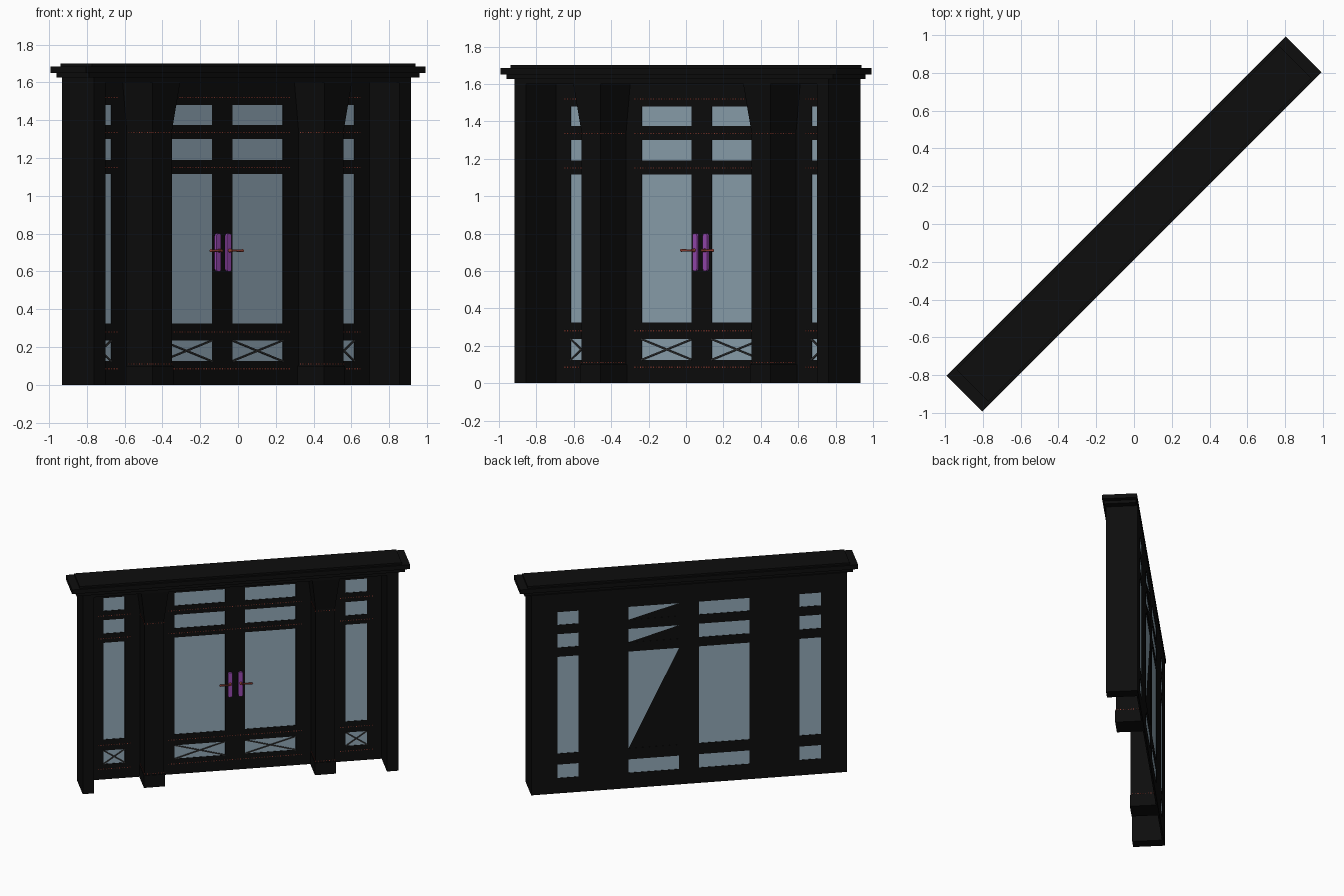
import bpy, bmesh, math
from mathutils import Matrix, Vector

if "Cube" in bpy.data.objects:
    bpy.data.objects.remove(bpy.data.objects["Cube"], do_unlink=True)

TURN = Matrix.Rotation(math.radians(45), 4, 'Z')  # the whole facade stands diagonally


def material(name, rgb):
    m = bpy.data.materials.new(name)
    m.use_nodes = True
    m.diffuse_color = (*rgb, 1)
    node = next(n for n in m.node_tree.nodes if n.type == 'BSDF_PRINCIPLED')
    node.inputs["Base Color"].default_value = (*rgb, 1)
    return m


BLACK = material("black_wood", (0.004, 0.004, 0.004))
GREY = material("dark_iron", (0.03, 0.03, 0.03))
GLASS = material("blue_grey_glass", (0.29, 0.40, 0.48))
PURPLE = material("purple_plate", (0.33, 0.07, 0.46))
RED = material("red_metal", (0.34, 0.06, 0.04))


def finish(name, bm, mat):
    bmesh.ops.recalc_face_normals(bm, faces=bm.faces[:])
    mesh = bpy.data.meshes.new(name)
    bm.to_mesh(mesh)
    bm.free()
    mesh.materials.append(mat)
    obj = bpy.data.objects.new(name, mesh)
    obj.matrix_world = TURN
    bpy.context.collection.objects.link(obj)
    return obj


def add_box(bm, u, v, z, flare=0):
    """Box from three ranges; flare widens the top on the sides and front."""
    verts = []
    for k in (0, 1):
        f = flare * k
        for a, b in ((u[0] - f, v[0] - f), (u[1] + f, v[0] - f),
                     (u[1] + f, v[1]), (u[0] - f, v[1])):
            verts.append(bm.verts.new((a, b, z[k])))
    bm.faces.new(verts[:4])
    bm.faces.new(verts[4:])
    for i in range(4):
        j = (i + 1) % 4
        bm.faces.new((verts[i], verts[j], verts[4 + j], verts[4 + i]))


def box(name, u, v, z, mat=BLACK, flare=0):
    bm = bmesh.new()
    add_box(bm, u, v, z, flare)
    return finish(name, bm, mat)


def mirrored(span, side):
    return tuple(sorted((span[0] * side, span[1] * side)))


# Layout of the panes and posts
SIDES = ((-1, "right"), (1, "left"))
DOOR, SIDELIGHT = (0.075, 0.455), (0.83, 0.99)
OUTER, INNER = (1.10, 1.186), (0.57, 0.715)
PANES = ((0.125, 0.235), (0.325, 1.115), (1.19, 1.30), (1.375, 1.48))
WALL = (0.118, 0.132)
FRONT = WALL[0]

# Wall frame: stiles and rails around the panes
bm = bmesh.new()
add_box(bm, (-DOOR[0], DOOR[0]), WALL, (0, 1.625))
for s, _ in SIDES:
    add_box(bm, mirrored((DOOR[1], SIDELIGHT[0]), s), WALL, (0, 1.625))
    add_box(bm, mirrored((SIDELIGHT[1], OUTER[1]), s), WALL, (0, 1.625))
    levels = [0] + [z for p in PANES for z in p] + [1.625]
    for lo, hi in zip(levels[::2], levels[1::2]):
        for span in (DOOR, SIDELIGHT):
            add_box(bm, mirrored(span, s), WALL, (lo, hi))
finish("wall_frame", bm, BLACK)

# Glass, with crossed bars in the lowest panes
for s, side in SIDES:
    for label, span in (("door", DOOR), ("sidelight", SIDELIGHT)):
        u = mirrored(span, s)
        bm = bmesh.new()
        for z in PANES:
            add_box(bm, u, (0.121, 0.129), z)
        finish(f"{side}_{label}_glass", bm, GLASS)
        bm = bmesh.new()
        z0, z1 = PANES[0]
        width, height = u[1] - u[0], z1 - z0
        for d in (-1, 1):
            length, angle = math.hypot(width, height), math.atan2(height, width) * d
            m = (Matrix.Translation((sum(u) / 2, 0.118, (z0 + z1) / 2))
                 @ Matrix.Rotation(-angle, 4, 'Y')
                 @ Matrix.Diagonal((length, 0.006, 0.009, 1)))
            bmesh.ops.create_cube(bm, size=1, matrix=m)
        finish(f"{side}_{label}_lattice", bm, GREY)

# Half-pane backing behind the upper panes of the left door
bm = bmesh.new()
for lo, hi in PANES[1:]:
    y = 0.1305
    bm.faces.new([bm.verts.new(p) for p in
                  ((DOOR[0], y, hi), (DOOR[0], y, lo), (DOOR[1], y, lo))])
finish("left_door_backing", bm, BLACK)

# Posts with plinths and flared capitals
for s, side in SIDES:
    box(f"{side}_outer_post", mirrored(OUTER, s), (-0.11, 0.132), (0, 1.625))
    u = mirrored(INNER, s)
    box(f"{side}_inner_post", u, (-0.075, 0.12), (0, 1.625))
    box(f"{side}_post_plinth", (u[0] - 0.006, u[1] + 0.006), (-0.081, 0.12), (0, 0.10))
    box(f"{side}_post_capital", u, (-0.077, 0.12), (1.35, 1.60), flare=0.03)

# Header and stepped cornice
box("header", (-1.186, 1.186), (-0.11, 0.132), (1.60, 1.63))
for name, hw, hd, z in (("cornice_lower", 1.235, 0.122, (1.625, 1.65)),
                        ("cornice_middle", 1.27, 0.133, (1.65, 1.685)),
                        ("cornice_top", 1.21, 0.118, (1.685, 1.70))):
    box(name, (-hw, hw), (-hd, hd), z)


# Rows of small studs on the rails and around the posts
def stud_row(bm, start, end, step=0.02):
    a, b = Vector(start), Vector(end)
    n = max(1, round((b - a).length / step))
    for i in range(n + 1):
        bmesh.ops.create_cube(bm, size=0.006, matrix=Matrix.Translation(a.lerp(b, i / n)))


bm = bmesh.new()
for z in (0.085, 0.28, 1.15, 1.335, 1.52):
    stud_row(bm, (-0.5, FRONT, z), (0.5, FRONT, z))
    for s, _ in SIDES:
        stud_row(bm, (0.79 * s, FRONT, z), (1.03 * s, FRONT, z))
for s, _ in SIDES:
    u0, u1 = mirrored(INNER, s)
    for z in (0.11, 1.335):
        stud_row(bm, (u0, -0.075, z), (u1, -0.075, z))
        for u in (u0, u1):
            stud_row(bm, (u, -0.06, z), (u, 0.10, z))
finish("studs", bm, RED)

# Door plates with rounded ends, and lever handles
for s, side in SIDES:
    bm = bmesh.new()
    add_box(bm, mirrored((0.022, 0.056), s), (0.104, FRONT), (0.60, 0.80))
    edges = [e for e in bm.edges
             if abs(e.verts[0].co.y - e.verts[1].co.y) > 0.01]
    bmesh.ops.bevel(bm, geom=edges, offset=0.013, segments=4, profile=0.5, affect='EDGES')
    finish(f"{side}_door_plate", bm, PURPLE)

    bm = bmesh.new()
    spindle = (Matrix.Translation((0.04 * s, 0.095, 0.71))
               @ Matrix.Rotation(math.pi / 2, 4, 'X'))
    bmesh.ops.create_cone(bm, cap_ends=True, segments=12, radius1=0.010,
                          radius2=0.007, depth=0.03, matrix=spindle)
    lever = (Matrix.Translation((0.08 * s, 0.084, 0.71))
             @ Matrix.Rotation(s * math.pi / 2, 4, 'Y'))
    bmesh.ops.create_cone(bm, cap_ends=True, segments=12, radius1=0.005,
                          radius2=0.007, depth=0.08, matrix=lever)
    bmesh.ops.create_uvsphere(bm, u_segments=12, v_segments=8, radius=0.008,
                              matrix=Matrix.Translation((0.118 * s, 0.084, 0.71)))
    handle = finish(f"{side}_door_lever", bm, RED)
    for p in handle.data.polygons:
        p.use_smooth = len(p.vertices) <= 4
